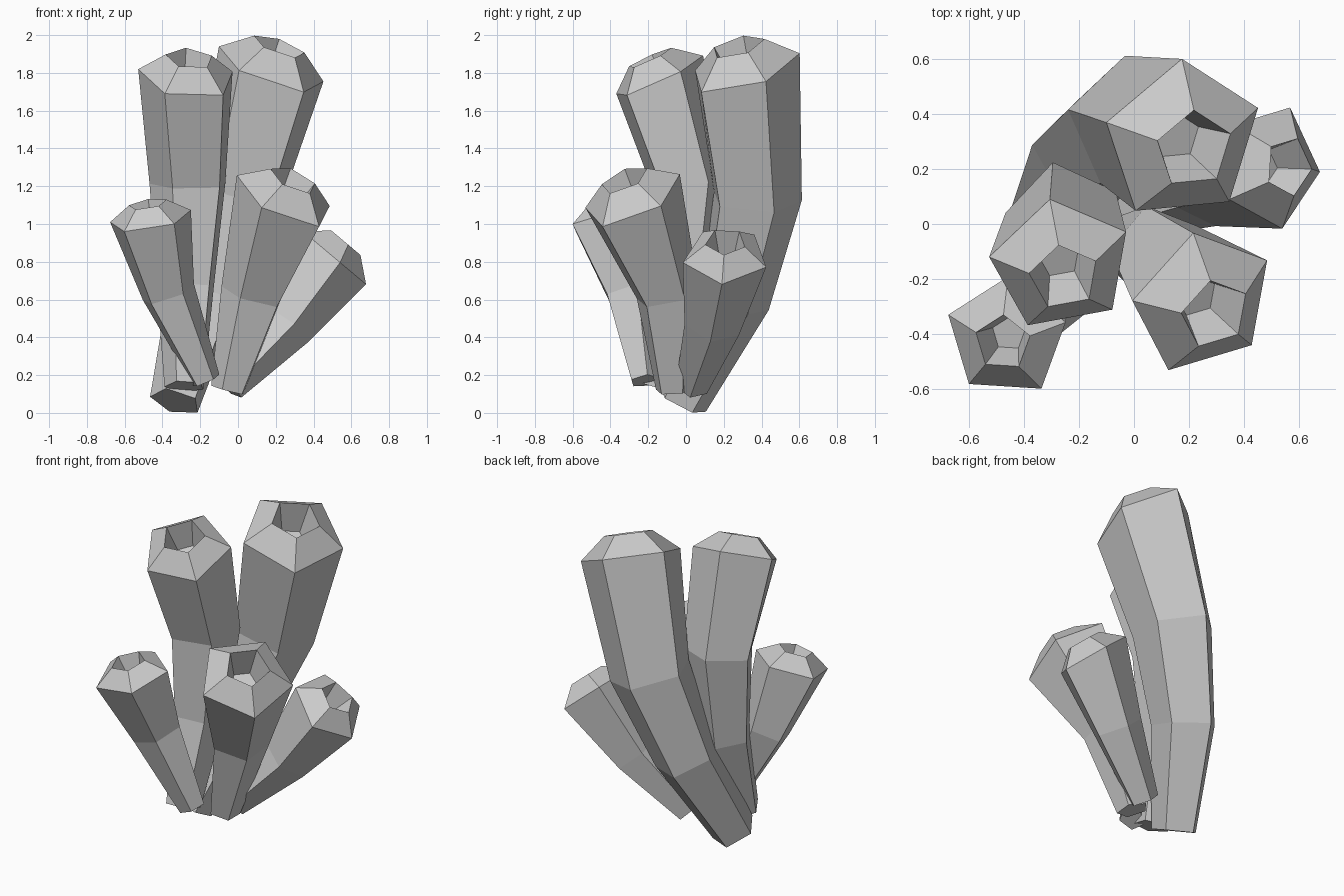
import bpy, bmesh, math
from mathutils import Vector, Matrix

if "Cube" in bpy.data.objects:
    bpy.data.objects.remove(bpy.data.objects["Cube"])

SIDES = 5


def tube(name, path, mouth_normal, first_corner, rim_offset, rim_radius):
    """Five-sided curved tube; path = (x, y, z, radius) from base to shoulder."""
    pts = [Vector(p[:3]) for p in path]
    n_top = Vector(mouth_normal).normalized()
    rings = []
    for i, p in enumerate(path):
        if i == len(path) - 1:
            n = n_top
        else:
            n = (pts[i + 1] - pts[max(i - 1, 0)]).normalized()
        rings.append((pts[i], n, p[3]))
    # sloped rim, then the hollow mouth
    rim = pts[-1] + n_top * rim_offset
    rings.append((rim, n_top, rim_radius))
    rings.append((rim - n_top * rim_radius * 1.3, n_top, rim_radius * 0.6))

    # carry the corner direction down from the mouth to avoid twisting
    u = Vector(first_corner)
    dirs = []
    for c, n, r in reversed(rings):
        u = (u - n * u.dot(n)).normalized()
        dirs.insert(0, u.copy())

    bm = bmesh.new()
    loops = []
    for (c, n, r), d in zip(rings, dirs):
        loops.append([bm.verts.new(c + Matrix.Rotation(math.tau * k / SIDES, 3, n) @ d * r)
                      for k in range(SIDES)])
    for lo, hi in zip(loops, loops[1:]):
        for k in range(SIDES):
            j = (k + 1) % SIDES
            bm.faces.new((lo[k], lo[j], hi[j], hi[k]))
    bm.faces.new(loops[0][::-1])
    bm.faces.new(loops[-1])
    bmesh.ops.recalc_face_normals(bm, faces=bm.faces)
    me = bpy.data.meshes.new(name)
    bm.to_mesh(me)
    bm.free()
    bpy.context.collection.objects.link(bpy.data.objects.new(name, me))


# two tall tubes at the back
tube("tall_back_tube",
     [(-.33, -.02, .06, .14), (-.18, .25, .60, .20), (-.005, .365, 1.13, .25), (.176, .305, 1.822, .308)],
     (.33, -.25, .91), (-.276, .065, .118), .13, .148)
tube("tall_left_tube",
     [(-.28, -.17, .14, .11), (-.27, -.02, .66, .16), (-.255, .015, 1.21, .215), (-.266, -.148, 1.778, .267)],
     (.10, -.415, .905), (-.264, .028, .042), .11, .13)

# three short tubes around the front and side
tube("short_front_tube",
     [(-.05, -.07, .12, .095), (.08, -.10, .62, .175), (.25, -.284, 1.138, .283)],
     (.39, -.37, .843), (-.26, .004, .122), .115, .135)
tube("short_left_tube",
     [(-.17, -.22, .17, .08), (-.37, -.29, .63, .15), (-.465, -.413, 1.025, .228)],
     (-.16, -.236, .958), (-.215, .083, -.015), .085, .105)
tube("short_right_tube",
     [(-.05, .03, .14, .09), (.25, .14, .47, .155), (.50, .21, .83, .233)],
     (.643, 0, .766), (.18, -.02, -.152), .10, .11)
